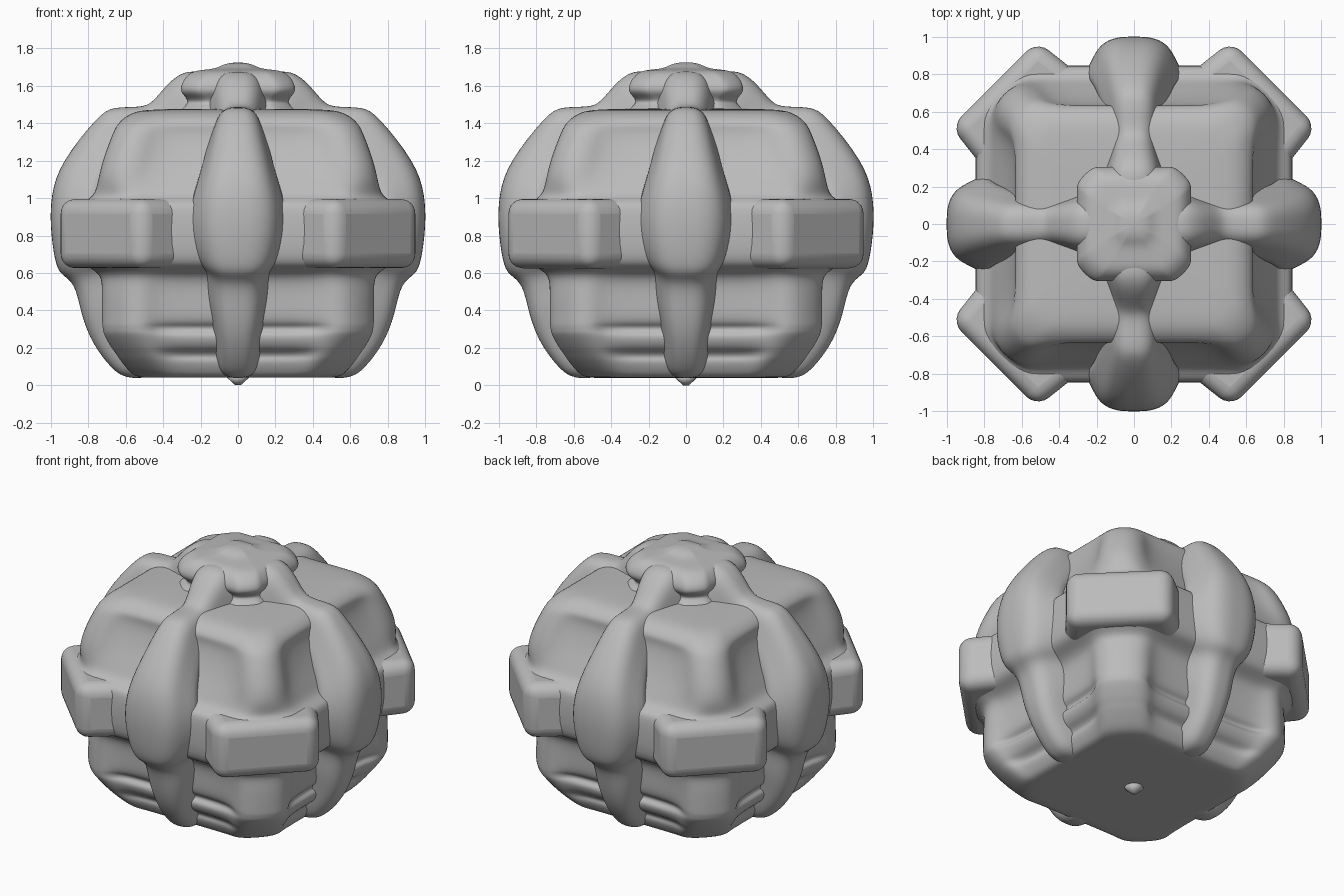
import bpy
import bmesh
from math import radians
from mathutils import Matrix, Vector

if "Cube" in bpy.data.objects:
    bpy.data.objects.remove(bpy.data.objects["Cube"], do_unlink=True)

# One plain grey for everything
grey = bpy.data.materials.new("plain_grey")
grey.use_nodes = True
COLOUR = (0.5, 0.5, 0.5, 1)
grey.diffuse_color = COLOUR
grey.node_tree.nodes["Principled BSDF"].inputs["Base Color"].default_value = COLOUR


def add_object(name, mesh, turn=0, subdivisions=0, bevel=0):
    obj = bpy.data.objects.new(name, mesh)
    bpy.context.collection.objects.link(obj)
    obj.rotation_euler.z = radians(turn)
    if bevel:
        mod = obj.modifiers.new("soft_edges", "BEVEL")
        mod.width, mod.segments = bevel, 5
    if subdivisions:
        mod = obj.modifiers.new("soft_form", "SUBSURF")
        mod.levels = mod.render_levels = subdivisions
    return obj


def finish_mesh(name, bm):
    bmesh.ops.recalc_face_normals(bm, faces=bm.faces)
    mesh = bpy.data.meshes.new(name)
    bm.to_mesh(mesh)
    bm.free()
    mesh.materials.append(grey)
    for face in mesh.polygons:
        face.use_smooth = True
    return mesh


def loft(name, rings):
    """Skin closed rings of points and cap both ends."""
    bm = bmesh.new()
    loops = [[bm.verts.new(p) for p in ring] for ring in rings]
    for low, high in zip(loops, loops[1:]):
        for i in range(len(low)):
            j = (i + 1) % len(low)
            bm.faces.new((low[i], low[j], high[j], high[i]))
    bm.faces.new(loops[0])
    bm.faces.new(loops[-1])
    return finish_mesh(name, bm)


def square_ring(z, half, chamfer, dent=0):
    """Chamfered square whose sides are dented between corner posts."""
    edge = half - chamfer
    right = [(edge * 0.22, dent), (edge * 0.70, dent), (edge * 0.82, 0), (edge, 0)]
    side = [(-u, d) for u, d in reversed(right)] + right
    return [Matrix.Rotation(radians(90 * k), 3, "Z") @ Vector((u, d - half, z))
            for k in range(4) for u, d in side]


# Core body: height, half width, corner chamfer, panel dent
body_profile = [
    (0.04, 0.15, 0.04, 0), (0.04, 0.45, 0.12, 0), (0.04, 0.54, 0.14, 0),
    (0.07, 0.58, 0.14, 0.01), (0.13, 0.63, 0.14, 0.03), (0.15, 0.645, 0.14, 0.06),
    (0.18, 0.665, 0.14, 0.06), (0.20, 0.68, 0.14, 0.03), (0.27, 0.72, 0.14, 0.04),
    (0.29, 0.725, 0.14, 0.08), (0.32, 0.73, 0.14, 0.08), (0.34, 0.73, 0.14, 0.04),
    (0.50, 0.73, 0.14, 0.04), (0.59, 0.73, 0.16, 0.02), (0.63, 0.80, 0.20, 0),
    (0.67, 0.85, 0.24, 0), (0.94, 0.85, 0.24, 0), (0.98, 0.83, 0.22, 0),
    (1.01, 0.77, 0.16, 0), (1.08, 0.75, 0.10, 0.01), (1.18, 0.735, 0.09, 0.05),
    (1.34, 0.675, 0.08, 0.05), (1.39, 0.65, 0.08, 0.01), (1.43, 0.61, 0.08, 0),
    (1.465, 0.55, 0.08, 0), (1.475, 0.45, 0.08, 0), (1.48, 0.15, 0.03, 0),
]
body = loft("core_body", [square_ring(*row) for row in body_profile])
add_object("core_body", body, subdivisions=2)

# Top cap with a rounded lip and a small raised centre
cap_profile = [
    (1.42, 0.34, 0.09), (1.48, 0.30, 0.09), (1.51, 0.26, 0.08), (1.54, 0.28, 0.08),
    (1.57, 0.31, 0.08), (1.62, 0.30, 0.08), (1.67, 0.26, 0.08), (1.685, 0.21, 0.07),
    (1.69, 0.12, 0.05), (1.715, 0.08, 0.03), (1.725, 0.03, 0.01),
]
cap = loft("top_cap", [square_ring(*row) for row in cap_profile])
add_object("top_cap", cap, subdivisions=2)


# Straps: radius, height, half width along the path from cap to base
strap_path = [
    (0.15, 1.67, 0.12), (0.25, 1.68, 0.12), (0.31, 1.665, 0.12), (0.38, 1.61, 0.11),
    (0.46, 1.505, 0.10), (0.52, 1.485, 0.10), (0.67, 1.488, 0.10), (0.74, 1.45, 0.11),
    (0.95, 1.19, 0.15), (1.00, 1.02, 0.18), (1.005, 0.85, 0.19),
    (0.98, 0.66, 0.17), (0.95, 0.59, 0.14),
    (0.87, 0.55, 0.12), (0.84, 0.38, 0.12), (0.78, 0.22, 0.10), (0.67, 0.08, 0.10),
    (0.60, 0.035, 0.10), (0.45, 0.035, 0.10),
]


def strap_ring(radius, z, width):
    """Rounded section that flares toward the body."""
    outer = Vector((0, -radius, z))
    inward = (Vector((0, 0, 0.8)) - outer).normalized()
    section = [(-1.7, 0.30), (-1.25, 0.14), (-1.0, 0.04), (-0.5, 0), (0, 0)]
    section += [(-u, d) for u, d in reversed(section[:-1])]
    return [outer + inward * depth + Vector((u * width, 0, 0)) for u, depth in section]


strap = loft("strap", [strap_ring(*row) for row in strap_path])
for k, side in enumerate(("front", "left", "back", "right")):
    add_object(side + "_strap", strap, turn=90 * k, subdivisions=2)

# Corner blocks around the waist, on the diagonals, wider toward the body
bm = bmesh.new()
bmesh.ops.create_cube(bm, size=1)
bmesh.ops.scale(bm, vec=(0.65, 0.42, 0.37), verts=bm.verts)
bmesh.ops.translate(bm, vec=(0, -0.85, 0.81), verts=bm.verts)
for vert in bm.verts:
    if vert.co.y > -0.8:
        vert.co.x *= 1.15
block = finish_mesh("corner_block", bm)
for k, corner in enumerate(("front_left", "back_left", "back_right", "front_right")):
    obj = add_object(corner + "_block", block, turn=45 + 90 * k, bevel=0.08)
    bpy.context.view_layer.objects.active = obj
    obj.select_set(True)
    bpy.ops.object.shade_smooth_by_angle(angle=radians(40))
    obj.select_set(False)

# Small stud under the base
bm = bmesh.new()
bmesh.ops.create_cone(bm, cap_ends=True, segments=16, radius1=0.015, radius2=0.07, depth=0.05)
bmesh.ops.translate(bm, vec=(0, 0, 0.025), verts=bm.verts)
add_object("base_stud", finish_mesh("base_stud", bm))
